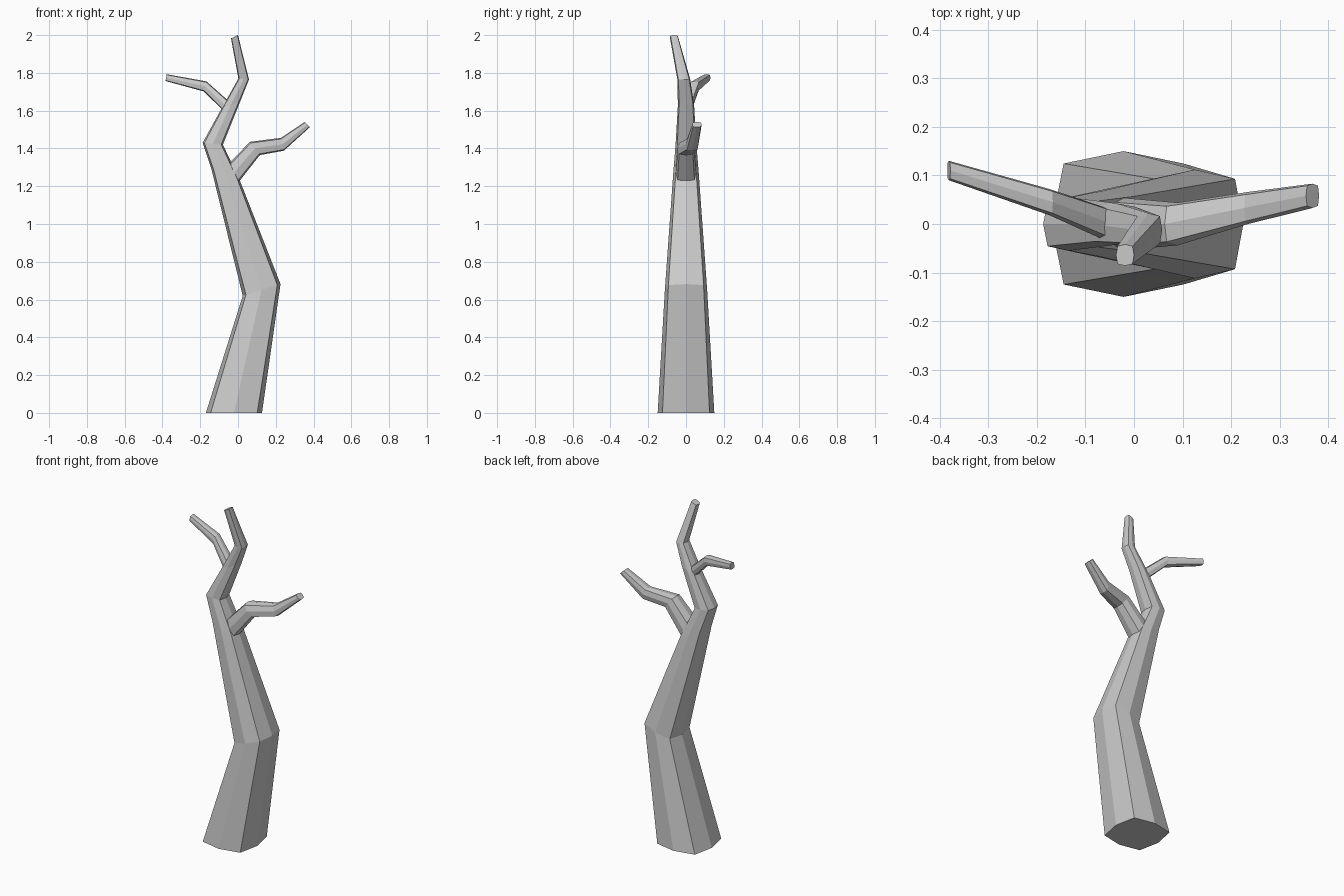
import bpy, bmesh

# rounded-square octagon section: (across, depth) factors
K = 0.83
SECTION = [(1, 0), (K, K), (0, 1), (-K, K), (-1, 0), (-K, -K), (0, -1), (K, -K)]


def limb(name, rings):
    """Each ring: two front-view edge points (x, z), y centre, y half depth."""
    bm = bmesh.new()
    loops = []
    for (ax, az), (bx, bz), yc, yh in rings:
        cx, cz = (ax + bx) / 2, (az + bz) / 2
        ux, uz = (bx - ax) / 2, (bz - az) / 2
        loops.append([bm.verts.new((cx + ux * u, yc + yh * v, cz + uz * u))
                      for u, v in SECTION])
    n = len(SECTION)
    for lo, hi in zip(loops, loops[1:]):
        for i in range(n):
            j = (i + 1) % n
            bm.faces.new((lo[i], lo[j], hi[j], hi[i]))
    bm.faces.new(loops[0][::-1])
    bm.faces.new(loops[-1])
    bmesh.ops.recalc_face_normals(bm, faces=bm.faces)
    mesh = bpy.data.meshes.new(name)
    bm.to_mesh(mesh)
    bm.free()
    obj = bpy.data.objects.new(name, mesh)
    bpy.context.collection.objects.link(obj)
    return obj


# trunk, crooked and tapering up to the top twig
limb("trunk", [
    ((-0.17, 0.0), (0.127, 0.0), 0.0, 0.15),
    ((0.025, 0.62), (0.225, 0.682), 0.0, 0.112),
    ((-0.142, 1.295), (0.01, 1.23), 0.0, 0.068),
    ((-0.187, 1.43), (-0.08, 1.42), 0.0, 0.055),
    ((-0.088, 1.61), (0.01, 1.645), 0.0, 0.043),
    ((0.002, 1.77), (0.058, 1.765), -0.012, 0.034),
    ((-0.037, 1.983), (0.0, 2.0), -0.064, 0.022),
])

# lower branch, to the right
limb("right_branch", [
    ((-0.057, 1.31), (-0.01, 1.205), 0.0, 0.055),
    ((0.063, 1.435), (0.116, 1.365), 0.0, 0.044),
    ((0.227, 1.456), (0.243, 1.388), 0.033, 0.033),
    ((0.354, 1.54), (0.381, 1.513), 0.058, 0.025),
])

# upper branch, to the left
limb("left_branch", [
    ((-0.073, 1.595), (-0.045, 1.647), 0.0, 0.034),
    ((-0.181, 1.702), (-0.167, 1.755), 0.045, 0.027),
    ((-0.384, 1.757), (-0.378, 1.793), 0.11, 0.02),
])
